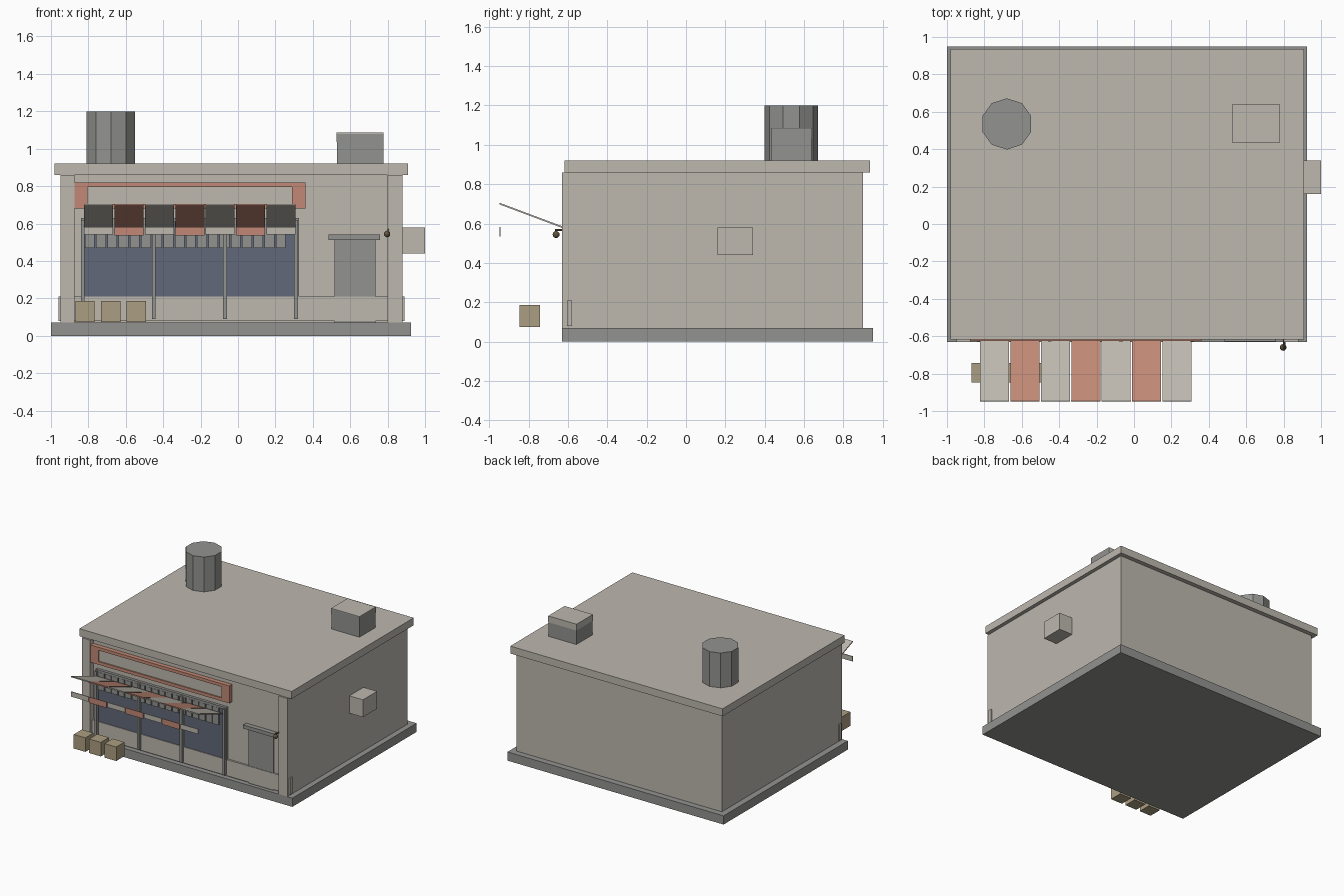
import bpy
import bmesh
import math
from mathutils import Matrix, Vector

cube = bpy.data.objects.get("Cube")
if cube:
    bpy.data.objects.remove(cube, do_unlink=True)


def material(name, r, g, b):
    m = bpy.data.materials.new(name)
    m.use_nodes = True
    m.diffuse_color = (r, g, b, 1)
    m.node_tree.nodes["Principled BSDF"].inputs["Base Color"].default_value = (r, g, b, 1)
    return m


plaster = material("warm_plaster", 0.51, 0.48, 0.43)
grey = material("dark_grey", 0.29, 0.29, 0.28)
red = material("faded_red", 0.54, 0.25, 0.18)
glass = material("blue_glass", 0.12, 0.14, 0.19)
wood = material("crate_wood", 0.41, 0.34, 0.22)
bronze = material("dark_bronze", 0.12, 0.09, 0.05)


def finish(name, bm, mat):
    mesh = bpy.data.meshes.new(name)
    bmesh.ops.recalc_face_normals(bm, faces=bm.faces)
    bm.to_mesh(mesh)
    bm.free()
    mesh.materials.append(mat)
    ob = bpy.data.objects.new(name, mesh)
    bpy.context.collection.objects.link(ob)
    return ob


def box(name, mat, xs, ys, zs):
    """Box given by its extents on each axis."""
    lo, hi = Vector((xs[0], ys[0], zs[0])), Vector((xs[1], ys[1], zs[1]))
    bm = bmesh.new()
    bmesh.ops.create_cube(bm, size=1, matrix=Matrix.Translation((lo + hi) / 2)
                          @ Matrix.Diagonal((*(hi - lo), 1)))
    return finish(name, bm, mat)


def drum(name, mat, center, radius, depth, sides, turn=Matrix()):
    bm = bmesh.new()
    bmesh.ops.create_cone(bm, cap_ends=True, segments=sides, radius1=radius, radius2=radius,
                          depth=depth, matrix=Matrix.Translation(center) @ turn)
    return finish(name, bm, mat)


def frame(name, mat, xs, zs, side, top, bottom, ys):
    """Rectangular surround made of four bars."""
    box(name + "_left", mat, (xs[1] - side, xs[1]), ys, zs)
    box(name + "_right", mat, (xs[0], xs[0] + side), ys, zs)
    inner = (xs[0] + side, xs[1] - side)
    box(name + "_top", mat, inner, ys, (zs[1] - top, zs[1]))
    if bottom:
        box(name + "_bottom", mat, inner, ys, (zs[0], zs[0] + bottom))


# Building shell
box("base_slab", grey, (-1, 0.925), (-0.63, 0.95), (0, 0.07))
box("walls", plaster, (-0.95, 0.88), (-0.59, 0.9), (0.07, 0.86))
box("roof_slab", plaster, (-0.98, 0.91), (-0.617, 0.935), (0.86, 0.92))
box("front_plinth", plaster, (-0.96, 0.89), (-0.605, -0.58), (0.08, 0.21))
box("right_pilaster", plaster, (-0.95, -0.875), (-0.63, -0.585), (0.07, 0.86))
box("left_pilaster", plaster, (0.8, 0.88), (-0.63, -0.585), (0.07, 0.86))

# Sign board
frame("sign_frame", red, (-0.875, 0.36), (0.68, 0.82), 0.07, 0.025, 0.025, (-0.625, -0.585))
box("sign_panel", plaster, (-0.805, 0.29), (-0.615, -0.585), (0.705, 0.795))

# Shop window with posts and hanging slats
box("window_glass", glass, (-0.82, 0.305), (-0.6, -0.585), (0.21, 0.61))
frame("window_frame", grey, (-0.84, 0.325), (0.21, 0.63), 0.018, 0.018, 0, (-0.612, -0.585))
for i in range(4):
    x = -0.83 + 0.38 * i
    box(f"window_post_{i + 1}", grey, (x - 0.01, x + 0.01), (-0.628, -0.604), (0.09, 0.62))
for i in range(18):
    x = -0.818 + 0.06 * i
    box(f"hanging_slat_{i + 1}", grey, (x, x + 0.052), (-0.61, -0.598), (0.47, 0.61))

# Striped awning rising outward, with a valance strip below each outer edge
slope = math.atan2(0.12, -0.32)
for i in range(7):
    x = -0.745 + 0.1625 * i
    mat = red if i % 2 else plaster
    bm = bmesh.new()
    bmesh.ops.create_cube(bm, size=1, matrix=Matrix.Translation((x, -0.787, 0.641))
                          @ Matrix.Rotation(slope, 4, "X")
                          @ Matrix.Diagonal((0.155, 0.343, 0.008, 1)))
    finish(f"awning_panel_{i + 1}", bm, mat)
    box(f"awning_valance_{i + 1}", mat, (x - 0.078, x + 0.078), (-0.949, -0.943),
        (0.535 if i % 2 else 0.542, 0.582))

# Door and hood
box("door", grey, (0.515, 0.735), (-0.601, -0.585), (0.07, 0.52))
box("door_hood", grey, (0.485, 0.76), (-0.628, -0.585), (0.513, 0.542))

# Wall lamp
bm = bmesh.new()
bmesh.ops.create_uvsphere(bm, u_segments=10, v_segments=6, radius=0.018,
                          matrix=Matrix.Translation((0.797, -0.66, 0.544)))
finish("lamp_globe", bm, bronze)
drum("lamp_arm", bronze, (0.803, -0.635, 0.567), 0.006, 0.06, 8, Matrix.Rotation(math.pi / 2, 4, "X"))

# Crates
for i, x in enumerate((-0.87, -0.733, -0.595)):
    box(f"crate_{i + 1}", wood, (x, x + 0.104), (-0.847, -0.743), (0.073, 0.186))

# Roof tank, rooftop vent and side unit
drum("roof_tank", grey, (-0.68, 0.535, 1.06), 0.137, 0.28, 10)
box("rooftop_vent", grey, (0.53, 0.778), (0.433, 0.637), (0.92, 1.08))
box("vent_lid", plaster, (0.53, 0.778), (0.433, 0.637), (1.08, 1.086))
box("vent_back_band", plaster, (0.53, 0.778), (0.636, 0.641), (1.035, 1.086))
box("vent_side_band", plaster, (0.526, 0.531), (0.433, 0.641), (1.035, 1.086))
box("side_unit", plaster, (0.87, 1), (0.16, 0.34), (0.44, 0.58))
